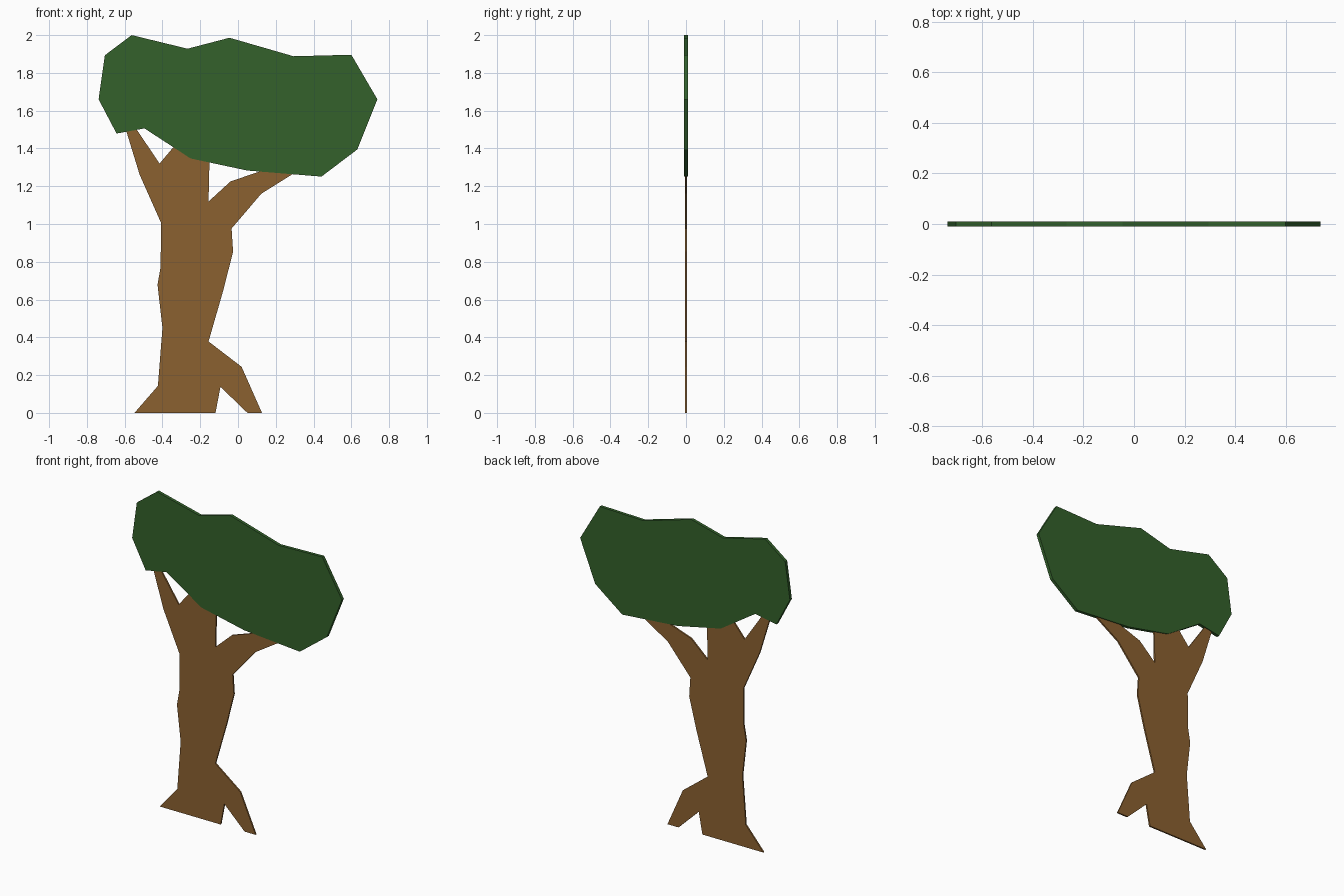
import bpy
import bmesh
from mathutils import Vector

if "Cube" in bpy.data.objects:
    bpy.data.objects.remove(bpy.data.objects["Cube"])


def material(name, rgb):
    mat = bpy.data.materials.new(name)
    mat.diffuse_color = (*rgb, 1)
    mat.use_nodes = True
    mat.node_tree.nodes["Principled BSDF"].inputs["Base Color"].default_value = mat.diffuse_color
    return mat


def cutout(name, outline, thickness, mat):
    """Flat board: an x/z outline extruded along y and centred on y = 0."""
    bm = bmesh.new()
    face = bm.faces.new([bm.verts.new((x, -thickness / 2, z)) for x, z in outline])
    result = bmesh.ops.extrude_face_region(bm, geom=[face], use_keep_orig=True)
    moved = [g for g in result["geom"] if isinstance(g, bmesh.types.BMVert)]
    bmesh.ops.translate(bm, verts=moved, vec=Vector((0, thickness, 0)))
    bmesh.ops.recalc_face_normals(bm, faces=bm.faces)
    mesh = bpy.data.meshes.new(name)
    bm.to_mesh(mesh)
    bm.free()
    mesh.materials.append(mat)
    obj = bpy.data.objects.new(name, mesh)
    bpy.context.collection.objects.link(obj)
    return obj


# Trunk with roots and three branches whose tips tuck into the foliage
trunk_outline = [
    (-0.548, 0), (-0.119, 0), (-0.093, 0.138), (0.05, 0), (0.127, 0),
    (0.019, 0.244), (-0.156, 0.378), (-0.077, 0.652), (-0.026, 0.854),
    (-0.034, 0.976), (0.124, 1.161), (0.30, 1.271), (0.32, 1.345),
    (0.114, 1.278), (-0.04, 1.225), (-0.156, 1.119), (-0.15, 1.38),
    (-0.31, 1.445), (-0.415, 1.32), (-0.55, 1.52), (-0.60, 1.52),
    (-0.521, 1.262), (-0.407, 1.005), (-0.41, 0.77), (-0.426, 0.679),
    (-0.40, 0.45), (-0.424, 0.143),
]
cutout("trunk", trunk_outline, 0.01, material("bark", (0.26, 0.12, 0.03)))

# Foliage, a thicker board around the branch tips
foliage_outline = [
    (-0.738, 1.66), (-0.643, 1.479), (-0.495, 1.506), (-0.251, 1.347),
    (0.05, 1.283), (0.442, 1.251), (0.632, 1.395), (0.738, 1.66),
    (0.60, 1.896), (0.294, 1.888), (-0.045, 1.986), (-0.267, 1.928),
    (-0.563, 2.0), (-0.705, 1.893),
]
cutout("foliage", foliage_outline, 0.02, material("leaves", (0.033, 0.12, 0.024)))
